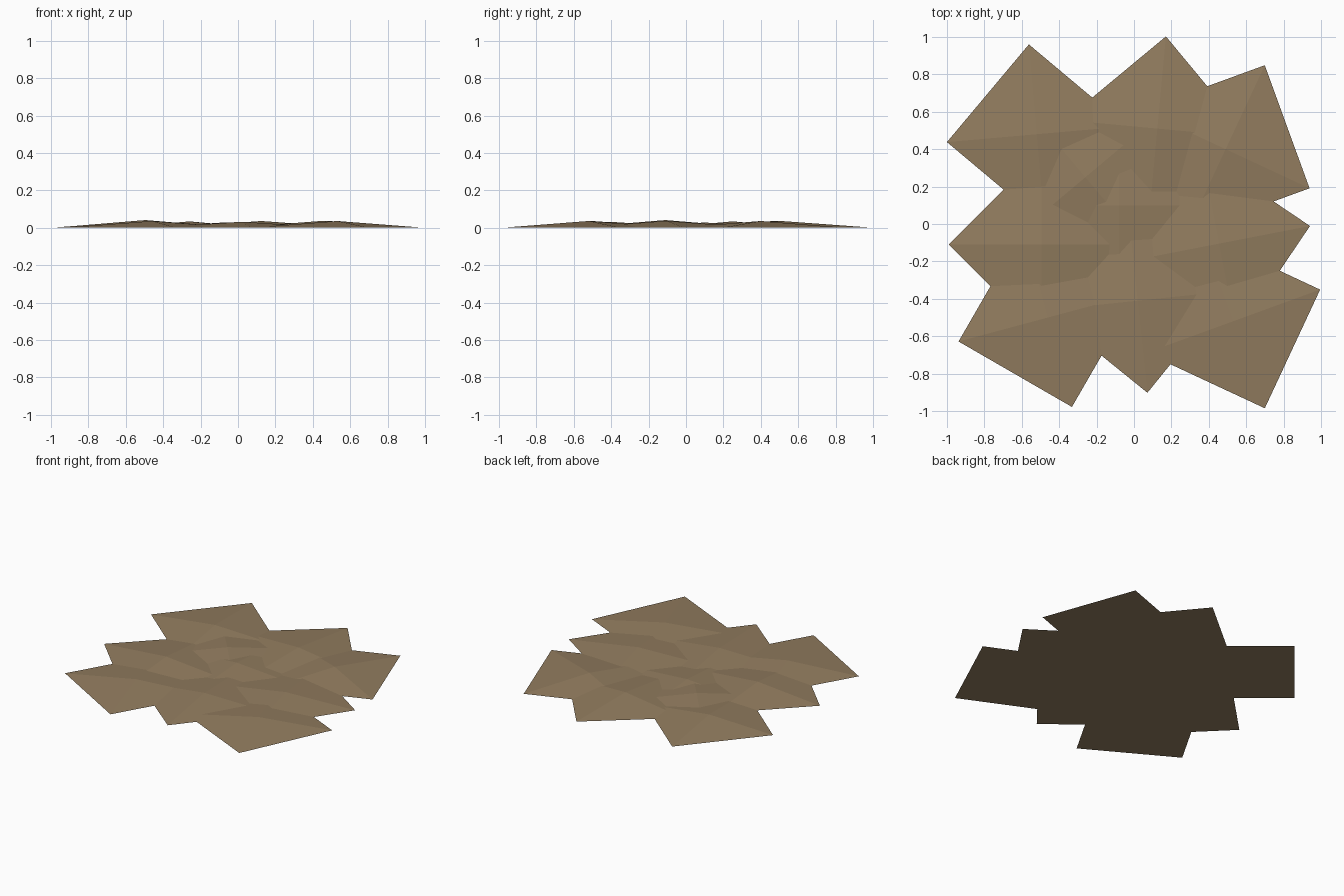
import bpy
import bmesh
from math import radians, cos, sin

cube = bpy.data.objects.get("Cube")
if cube:
    bpy.data.objects.remove(cube, do_unlink=True)

dirt = bpy.data.materials.new("dry_earth_brown")
dirt.use_nodes = True
colour = (0.29, 0.205, 0.115, 1)
dirt.diffuse_color = colour
dirt.node_tree.nodes["Principled BSDF"].inputs["Base Color"].default_value = colour


def mound(name, x, y, angle, height, radius=0.495):
    """Very shallow square pyramid; angle points at one of its corners."""
    bm = bmesh.new()
    ring = []
    for k in range(4):
        a = radians(angle + 90 * k)
        ring.append(bm.verts.new((x + radius * cos(a), y + radius * sin(a), 0)))
    apex = bm.verts.new((x, y, height))
    for k in range(4):
        bm.faces.new((ring[k], ring[(k + 1) % 4], apex))
    bm.faces.new(ring[::-1])
    mesh = bpy.data.meshes.new(name)
    bm.to_mesh(mesh)
    bm.free()
    mesh.materials.append(dirt)
    obj = bpy.data.objects.new(name, mesh)
    bpy.context.collection.objects.link(obj)


# Outer ring of overlapping mounds
mound("mound_front_right", 0.53, -0.52, 20, 0.036)
mound("mound_front_left", -0.46, -0.50, 195, 0.036)
mound("mound_back_left", -0.52, 0.48, 95, 0.037, 0.482)
mound("mound_back_right", 0.49, 0.40, 65, 0.036)
mound("mound_back", 0.125, 0.51, 84.7, 0.036)
mound("mound_right", 0.455, -0.105, 11, 0.037)
mound("mound_front", 0.02, -0.41, 276, 0.032)
mound("mound_left", -0.495, -0.11, 180, 0.041)

# Lower mounds filling the middle
mound("mound_inner_left", -0.26, 0.25, 310, 0.034)
mound("mound_centre", -0.08, 0.10, 0, 0.028, 0.42)
